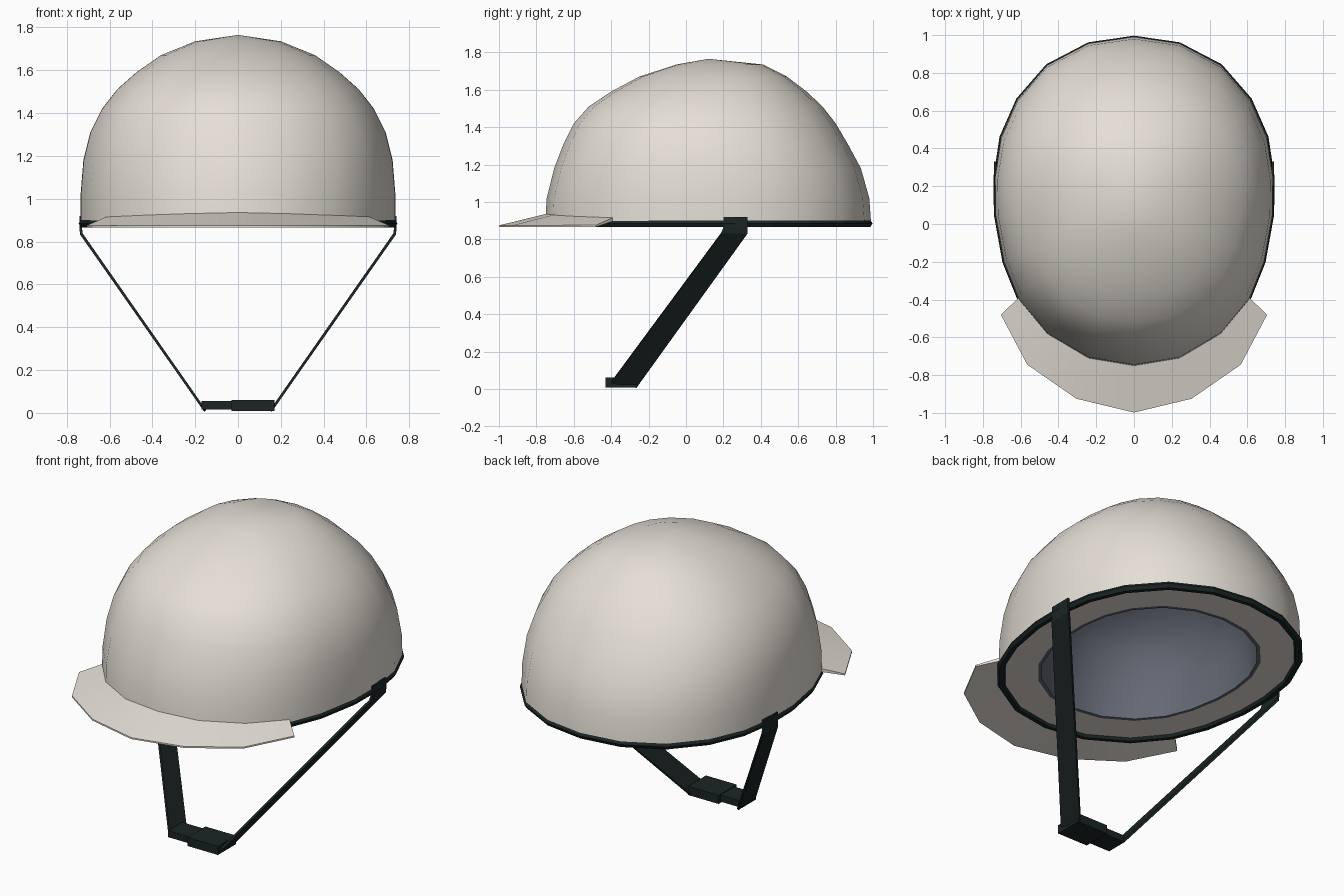
import bpy, bmesh, math
from mathutils import Vector

if "Cube" in bpy.data.objects:
    bpy.data.objects.remove(bpy.data.objects["Cube"])


def material(name, rgb):
    m = bpy.data.materials.new(name)
    m.diffuse_color = (*rgb, 1)
    m.use_nodes = True
    m.node_tree.nodes["Principled BSDF"].inputs["Base Color"].default_value = m.diffuse_color
    return m


SHELL = material("warm_white", (0.78, 0.735, 0.67))
BLACK = material("green_black", (0.011, 0.018, 0.018))
LINER = material("blue_grey", (0.125, 0.14, 0.175))


def finish(name, bm, mats, smooth=None):
    bmesh.ops.recalc_face_normals(bm, faces=bm.faces[:])
    me = bpy.data.meshes.new(name)
    bm.to_mesh(me)
    bm.free()
    for m in mats:
        me.materials.append(m)
    ob = bpy.data.objects.new(name, me)
    bpy.context.collection.objects.link(ob)
    if smooth:
        bpy.ops.object.select_all(action='DESELECT')
        ob.select_set(True)
        bpy.context.view_layer.objects.active = ob
        bpy.ops.object.shade_smooth_by_angle(angle=math.radians(smooth))
    return ob


def bridge(bm, a, b, mat=0, closed=True):
    n = len(a)
    for i in range(n if closed else n - 1):
        j = (i + 1) % n
        bm.faces.new((a[i], a[j], b[j], b[i])).material_index = mat


# Egg-shaped footprint, back to front, right half mirrored to the left
HALF = [(0, .99), (.24, .955), (.46, .84), (.617, .66), (.705, .46), (.737, .25),
        (.735, .05), (.69, -.2), (.61, -.4), (.46, -.58), (.24, -.71), (0, -.75)]
FOOT = HALF + [(-x, y) for x, y in HALF[-2:0:-1]]
CY = 0.12
UNIT = [(x / .737, (y - CY) / .87) for x, y in FOOT]

# Dome rings: height, half width, front y, back y
RINGS = [(1.735, .20, -.05, .41), (1.67, .36, -.25, .54), (1.59, .475, -.40, .645),
         (1.51, .565, -.52, .73), (1.42, .635, -.60, .80), (1.31, .69, -.655, .865),
         (1.18, .722, -.705, .935), (1.02, .735, -.745, .98), (.88, .735, -.753, .99)]
BASE = 0.88


def ring(bm, z, w, y0, y1, s=1.0):
    c, h = (y0 + y1) / 2, (y1 - y0) / 2
    return [bm.verts.new((u * w * s, CY + (c + v * h - CY) * s, BASE + (z - BASE) * s))
            for u, v in UNIT]


# Helmet shell: outer dome, flat rim, liner lip and hollow liner in one closed skin
bm = bmesh.new()
loops = [(ring(bm, *r), 0) for r in RINGS]
loops.append((ring(bm, *RINGS[-1], s=.735), 0))
loops.append((ring(bm, *RINGS[-1], s=.71), 1))
loops += [(ring(bm, *r, s=.71), 1) for r in RINGS[-2::-1]]
for (a, _), (b, mat) in zip(loops, loops[1:]):
    bridge(bm, a, b, mat)
for loop, s, mat in ((loops[0][0], 1, 0), (loops[-1][0], .71, 1)):
    pole = bm.verts.new((0, CY, BASE + (1.765 - BASE) * s))
    for i, v in enumerate(loop):
        bm.faces.new((v, loop[(i + 1) % len(loop)], pole)).material_index = mat
finish("helmet_shell", bm, [SHELL, LINER], 40)

# Edge trim: six-sided band following the footprint
bm = bmesh.new()
band = []
for k in range(6):
    a = math.tau * k / 6
    d = -.016 + .023 * math.cos(a)
    band.append([bm.verts.new((u * (.737 + d), CY + v * (.87 + d), .885 + .023 * math.sin(a)))
                 for u, v in UNIT])
for k in range(6):
    bridge(bm, band[k], band[(k + 1) % 6])
finish("edge_trim", bm, [BLACK])

# Visor: sloping slab from the front of the dome to a faceted outer edge
inner = [(.61, -.39, .917), (.455, -.57, .925), (.235, -.70, .933), (0, -.74, .938)]
outer = [(.705, -.48, .876), (.565, -.745, .875), (.305, -.925, .875), (0, -.998, .875)]


def mirror_row(row):
    return row + [(-x, y, z) for x, y, z in row[-2::-1]]


bm = bmesh.new()
rows = []
for row, dz in ((inner, 0), (outer, 0), (outer, -.009), (inner, -.02)):
    rows.append([bm.verts.new((x, y, z + dz)) for x, y, z in mirror_row(row)])
for k in range(4):
    bridge(bm, rows[k], rows[(k + 1) % 4], closed=False)
for e in (0, -1):
    bm.faces.new([r[e] for r in rows])
finish("visor", bm, [SHELL], 30)

# Chin straps: flat webbing from the trim down to the buckle
# Stations: front edge (x, y, z), back edge (x, y, z)
STATIONS = [((.735, .20, .92), (.735, .33, .92)), ((.735, .20, .865), (.735, .33, .865)),
            ((.731, .19, .835), (.731, .33, .835)), ((.172, -.40, .036), (.153, -.265, .009))]
bend = (Vector((.006, 0, 0)), Vector((.006, 0, 0)), Vector((.006, 0, -.003)),
        Vector((.005, 0, -.0035)))
for side, label in ((1, "right"), (-1, "left")):
    bm = bmesh.new()
    sections = []
    for (f, b), off in zip(STATIONS, bend):
        sec = []
        for q, sg in ((f, 1), (b, 1), (b, -1), (f, -1)):
            p = Vector(q) + off * sg
            sec.append(bm.verts.new((p.x * side, p.y, max(p.z, 0))))
        sections.append(sec)
    for a, b in zip(sections, sections[1:]):
        bridge(bm, a, b)
    bm.faces.new(sections[0])
    bm.faces.new(sections[-1])
    finish(label + "_chin_strap", bm, [BLACK])


# Buckle: narrow tongue and wider socket
def block(name, lo, hi):
    bm = bmesh.new()
    bmesh.ops.create_cube(bm, size=1)
    for v in bm.verts:
        v.co = [(l + h) / 2 + c * (h - l) for l, h, c in zip(lo, hi, v.co)]
    finish(name, bm, [BLACK])


block("buckle_tongue", (-.17, -.41, .016), (-.03, -.28, .055))
block("buckle_socket", (-.03, -.43, .009), (.17, -.262, .06))
